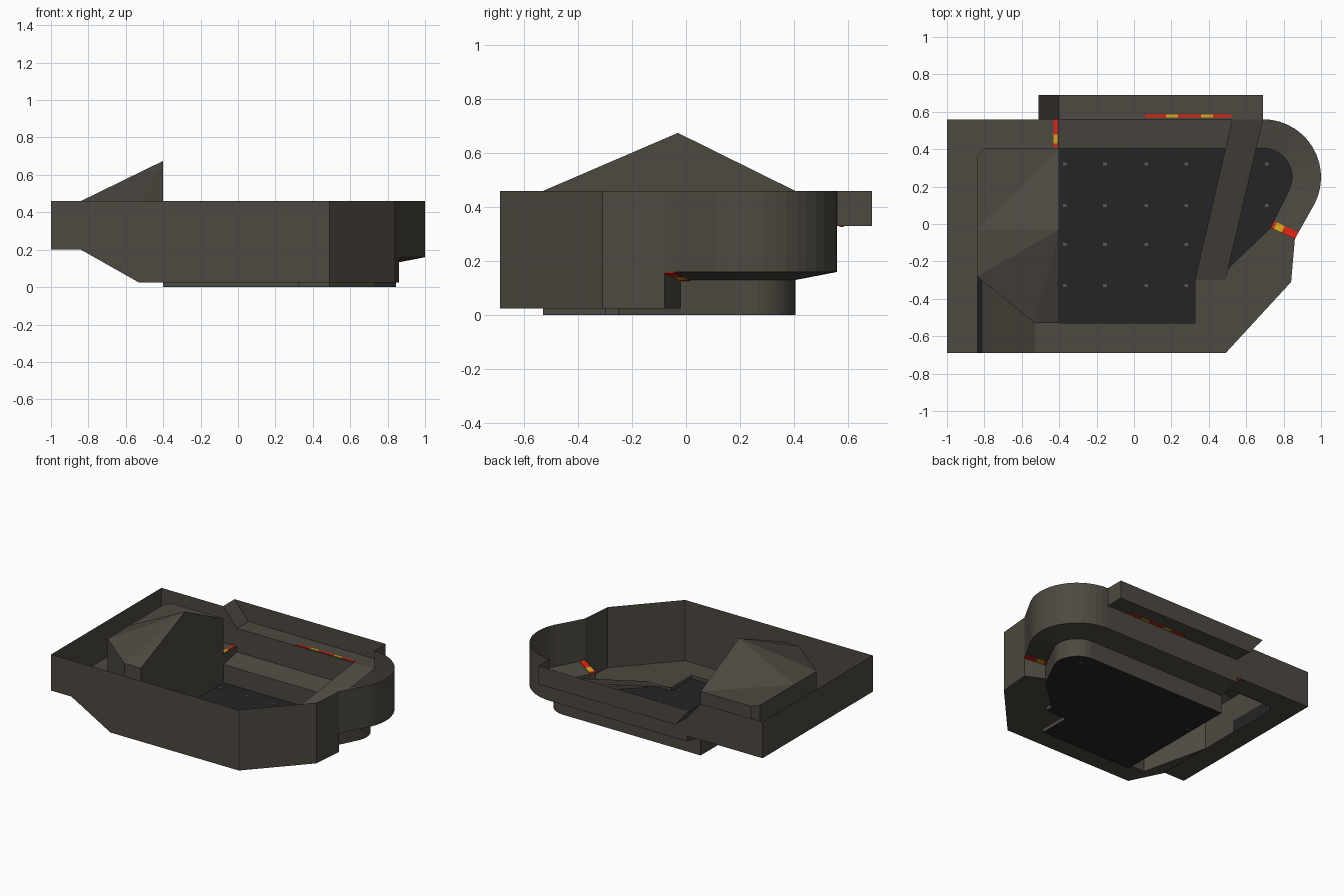
import bpy, bmesh, math
from mathutils import Vector

if "Cube" in bpy.data.objects:
    bpy.data.objects.remove(bpy.data.objects["Cube"])


def material(name, r, g, b):
    m = bpy.data.materials.new(name)
    m.diffuse_color = (r, g, b, 1)
    m.use_nodes = True
    m.node_tree.nodes["Principled BSDF"].inputs["Base Color"].default_value = m.diffuse_color
    return m


CONCRETE = material("warm grey concrete", 0.075, 0.066, 0.053)
DARK = material("dark floor", 0.018, 0.018, 0.018)
GREY = material("grey rivets", 0.09, 0.095, 0.1)
RED = material("red stripe", 0.72, 0.016, 0.006)
YELLOW = material("yellow stripe", 0.66, 0.38, 0.012)


def build(name, polys, mats, rule=None):
    """Object from a list of polygons; rule(index) chooses the colour."""
    bm = bmesh.new()
    for i, p in enumerate(polys):
        f = bm.faces.new([bm.verts.new(v) for v in p])
        f.material_index = rule(i) if rule else 0
    bmesh.ops.remove_doubles(bm, verts=bm.verts, dist=0.0005)
    me = bpy.data.meshes.new(name)
    bm.to_mesh(me)
    bm.free()
    for m in mats:
        me.materials.append(m)
    ob = bpy.data.objects.new(name, me)
    bpy.context.collection.objects.link(ob)
    return ob


def flat(pts, z):
    return [(x, y, z) for x, y in pts]


def walls(pts, z0, z1):
    return [[(*a, z0), (*b, z0), (*b, z1), (*a, z1)] for a, b in zip(pts, pts[1:])]


def arc(r, n=14):
    angles = [math.radians(-27 + 117 * i / n) for i in range(n + 1)]
    return [(0.69 + r * math.cos(t), 0.25 + r * math.sin(t)) for t in angles]


def box(a, b, w, h=0.004):
    """Thin plate from a to b, with width vector w."""
    a, b, w = Vector(a), Vector(b), Vector(w)
    d = Vector((0, 0, h))
    lo = [p - d for p in (a, b, b + w, a + w)]
    hi = [p + d for p in (a, b, b + w, a + w)]
    sides = [[lo[i], lo[(i + 1) % 4], hi[(i + 1) % 4], hi[i]] for i in range(4)]
    return [lo[::-1], hi] + sides


TOP, LOW, LEDGE, DECK = 0.46, 0.025, 0.33, 0.20
IN_Z, OUT_Z = 0.13, 0.16
outer = [(0.86, -0.08)] + arc(0.31) + [(-0.4, 0.56)]
inner = [(0.73, -0.02)] + arc(0.155) + [(-0.4, 0.405)]
notch = [(-0.4, -0.53), (0.325, -0.53), (0.325, -0.3), (0.49, -0.3),
         (0.49, -0.25), (0.73, -0.02)]

# sunken dark floor and the low walls around it
build("pit_floor", [flat(notch + inner[1:], 0)], [DARK])
build("pit_wall", walls(notch, 0, LOW) + walls(inner, 0, IN_Z), [CONCRETE])

# rivets on the pit floor
rivets = []
for x in (-0.37, -0.155, 0.065, 0.28, 0.5, 0.71):
    for y in (0.32, 0.1, -0.11, -0.33):
        if x < 0.4 or y > 0:
            rivets += box((x - 0.01, y - 0.008, 0.002), (x + 0.01, y - 0.008, 0.002),
                          (0, 0.016, 0), 0.002)
build("floor_rivets", rivets, [GREY])

# front walkway, left slope with its dark strip, left deck
build("front_walkway", [flat([(-0.53, -0.69), (0.49, -0.69), (0.84, -0.31), (0.86, -0.08)]
                             + notch[:0:-1] + [(-0.53, -0.53)], LOW)], [CONCRETE])
strip_z = DECK - 0.03 * (DECK - LOW) / 0.31
build("left_slope", [
    [(-0.81, -0.69, strip_z), (-0.53, -0.69, LOW), (-0.53, -0.53, LOW), (-0.81, -0.304, strip_z)],
    [(-0.84, -0.69, DECK), (-0.81, -0.69, strip_z), (-0.81, -0.304, strip_z), (-0.84, -0.28, DECK)],
], [CONCRETE, DARK], lambda i: i)
build("left_deck", [flat([(-1, -0.69), (-0.84, -0.69), (-0.84, 0.36), (-0.8, 0.405),
                          (-0.4, 0.405), (-0.4, 0.56), (-1, 0.56)], DECK)], [CONCRETE])

# banked walkway around the right and back, with a step at each end
bank = [[(*inner[i], IN_Z), (*outer[i], OUT_Z), (*outer[i + 1], OUT_Z), (*inner[i + 1], IN_Z)]
        for i in range(len(outer) - 1)]
build("banked_walkway", bank, [CONCRETE])
build("walkway_steps", [
    [(*inner[0], LOW), (*outer[0], LOW), (*outer[0], OUT_Z), (*inner[0], IN_Z)],
    [(*inner[-1], IN_Z), (*outer[-1], OUT_Z), (*outer[-1], DECK), (*inner[-1], DECK)],
], [CONCRETE])

# outer walls
front = [(-1, -0.69, DECK), (-0.84, -0.69, DECK), (-0.53, -0.69, LOW), (0.49, -0.69, LOW),
         (0.49, -0.69, TOP), (-1, -0.69, TOP)]
back_left = [(-1, 0.56, DECK), (-1, 0.56, TOP), (-0.51, 0.56, TOP), (-0.4, 0.56, LEDGE),
             (-0.4, 0.56, DECK)]
build("outer_wall", [front, back_left]
      + walls([(0.49, -0.69), (0.84, -0.31), (0.86, -0.08)], LOW, TOP)
      + walls(outer[:-1], OUT_Z, TOP)
      + walls([(0.69, 0.56), (-0.4, 0.56)], OUT_Z, LEDGE)
      + walls([(-1, 0.56), (-1, -0.69)], DECK, TOP), [CONCRETE])

# raised ledge at the back
build("back_ledge", [
    flat([(-0.4, 0.56), (0.69, 0.56), (0.69, 0.69), (-0.4, 0.69)], LEDGE),
    [(-0.51, 0.56, TOP), (-0.4, 0.56, LEDGE), (-0.4, 0.69, LEDGE), (-0.51, 0.69, TOP)],
    [(0.69, 0.69, LEDGE), (-0.4, 0.69, LEDGE), (-0.51, 0.69, TOP), (0.69, 0.69, TOP)],
] + walls([(0.69, 0.56), (0.69, 0.69)], LEDGE, TOP), [CONCRETE])

# sloping bridge from the front walkway up to the ledge
build("bridge_ramp", [[(0.325, -0.3, LOW), (0.49, -0.3, LOW), (0.69, 0.56, LEDGE),
                       (0.525, 0.56, LEDGE)]], [CONCRETE])

# pillar block on the left with a half-pyramid roof, open underneath
apex = (-0.4, -0.03, 0.675)
rim = [(-0.4, 0.405, TOP), (-0.84, -0.03, TOP), (-0.84, -0.28, TOP), (-0.53, -0.53, TOP),
       (-0.4, -0.53, TOP)]
roof = [[a, b, apex] for a, b in zip(rim, rim[1:])]
roof.append(flat([(-0.4, 0.405), (-0.8, 0.405), (-0.84, 0.36), (-0.84, -0.03)], TOP))
build("pillar_roof", roof, [CONCRETE])
build("pillar_walls",
      walls([(-0.4, 0.405), (-0.8, 0.405), (-0.84, 0.36), (-0.84, -0.28)], DECK, TOP)
      + walls([(-0.53, -0.53), (-0.4, -0.53)], LOW, TOP)
      + [[(-0.84, -0.28, DECK), (-0.53, -0.53, LOW), (-0.53, -0.53, TOP), (-0.84, -0.28, TOP)],
         [(-0.4, -0.53, 0), (-0.4, 0.405, 0), (-0.4, 0.405, TOP), apex, (-0.4, -0.53, TOP)]],
      [CONCRETE])
build("pillar_inner_panel", walls([(-0.836, 0.36), (-0.836, 0.0)], DECK, 0.28), [DARK])


# red and yellow warning stripes
def stripe(name, a, b, w, cuts):
    a, b = Vector(a), Vector(b)
    polys = []
    for s, e in zip(cuts, cuts[1:]):
        polys += box(a.lerp(b, s), a.lerp(b, e), w)
    build(name, polys, [RED, YELLOW], lambda i: (i // 6) % 2)


stripe("ledge_stripe", (0.06, 0.569, LEDGE), (0.52, 0.569, LEDGE), (0, 0.016, 0),
       (0, 0.24, 0.38, 0.65, 0.79, 1))
stripe("deck_stripe", (-0.41, 0.408, DECK), (-0.41, 0.56, DECK), (-0.02, 0, 0),
       (0, 0.14, 0.47, 1))
stripe("walkway_stripe", (0.73, -0.02, IN_Z), (0.86, -0.08, OUT_Z), (0.018, 0.036, 0),
       (0, 0.12, 0.45, 1))
